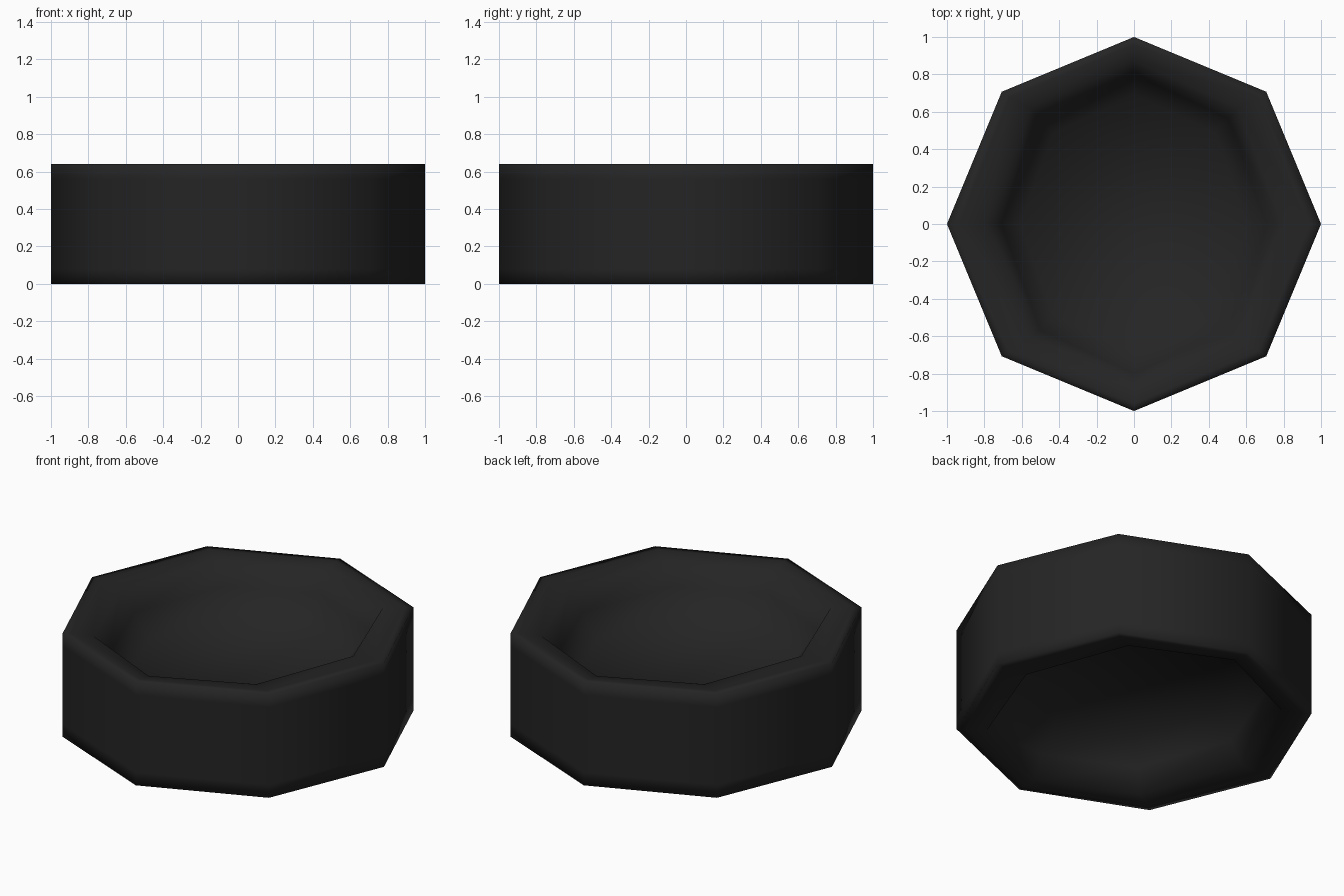
import bpy, bmesh, math

if "Cube" in bpy.data.objects:
    bpy.data.objects.remove(bpy.data.objects["Cube"])

# Dark rubber material
rubber = bpy.data.materials.new("dark_rubber")
rubber.diffuse_color = (0.018, 0.018, 0.018, 1)
rubber.use_nodes = True
rubber.node_tree.nodes["Principled BSDF"].inputs["Base Color"].default_value = rubber.diffuse_color

SIDES = 8
# Profile from lower hub disc, round the tyre, to upper hub disc: (rx, ry, z)
PROFILE = [
    (0.61, 0.69, 0.29),
    (0.71, 0.80, 0.14),
    (0.79, 0.875, 0.01),
    (0.94, 0.96, 0.0),
    (1.0, 1.0, 0.0),
    (1.0, 1.0, 0.08),
    (1.0, 1.0, 0.56),
    (1.0, 1.0, 0.64),
    (0.94, 0.96, 0.64),
    (0.79, 0.875, 0.63),
    (0.71, 0.80, 0.50),
    (0.61, 0.69, 0.35),
]

bm = bmesh.new()
rings = []
for rx, ry, z in PROFILE:
    ring = []
    for i in range(SIDES):
        a = 2 * math.pi * i / SIDES
        ring.append(bm.verts.new((rx * math.cos(a), ry * math.sin(a), z)))
    rings.append(ring)

# Tyre wall and recess faces
for lo, hi in zip(rings, rings[1:]):
    for i in range(SIDES):
        j = (i + 1) % SIDES
        bm.faces.new((lo[i], lo[j], hi[j], hi[i]))

# Hub discs closing the middle
bm.faces.new(rings[0][::-1])
bm.faces.new(rings[-1])
bmesh.ops.recalc_face_normals(bm, faces=bm.faces)
for f in bm.faces:
    f.smooth = True

mesh = bpy.data.meshes.new("wheel")
bm.to_mesh(mesh)
bm.free()
mesh.materials.append(rubber)
wheel = bpy.data.objects.new("wheel", mesh)
bpy.context.collection.objects.link(wheel)
